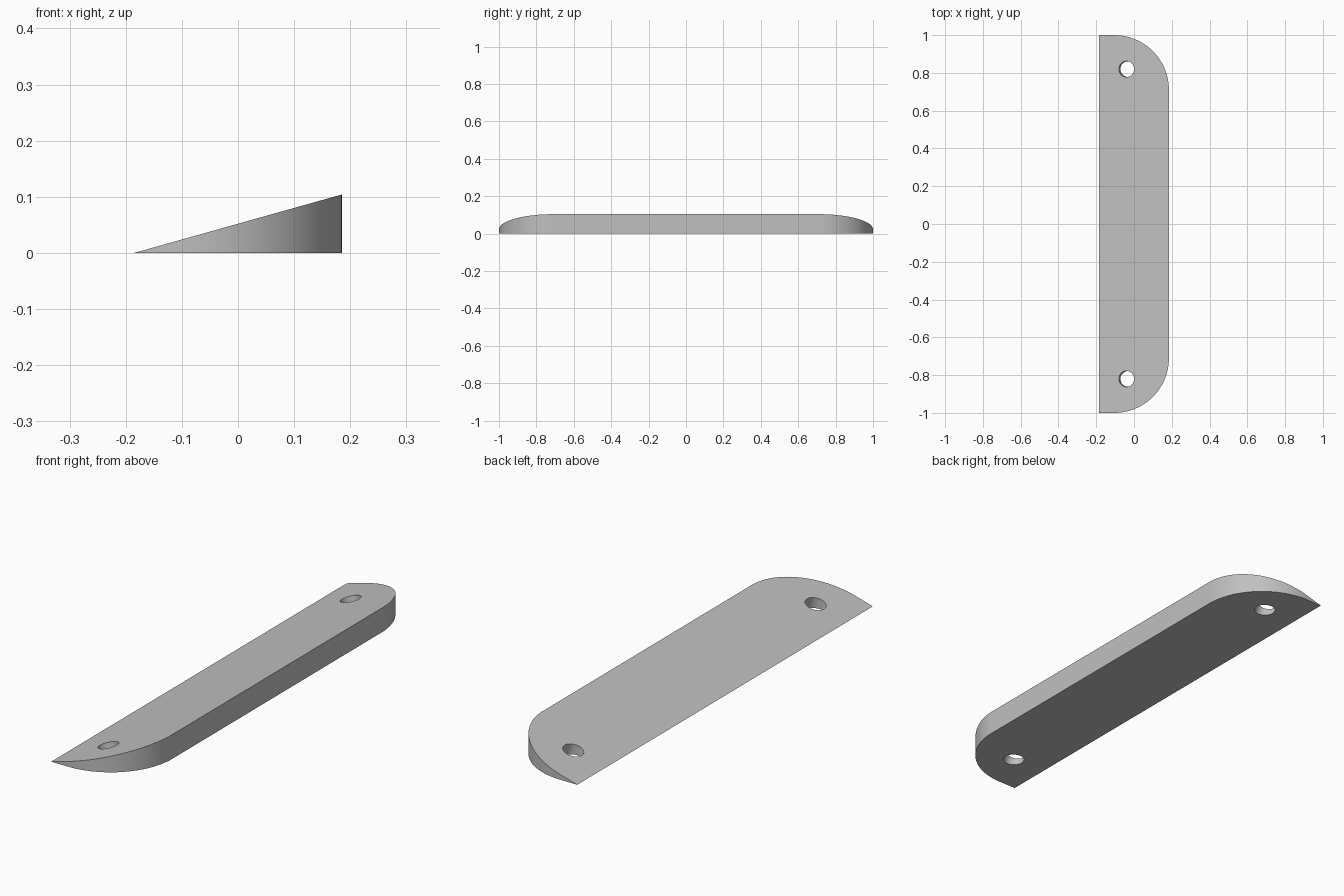
import bpy, bmesh
from math import atan2, cos, sin, pi
from mathutils import Vector

cube = bpy.data.objects.get("Cube")
if cube:
    bpy.data.objects.remove(cube, do_unlink=True)

HALF_W, HALF_L, HEIGHT, CORNER = 0.185, 1.0, 0.104, 0.29
SLOPE = atan2(HEIGHT, 2 * HALF_W)
HOLE_X, HOLE_Y, HOLE_R = -0.04, 0.82, 0.042
ARC_STEPS = 32

grey = bpy.data.materials.new("light grey")
grey.use_nodes = True
colour = (0.53, 0.53, 0.53, 1)
grey.diffuse_color = colour
grey.node_tree.nodes["Principled BSDF"].inputs["Base Color"].default_value = colour

# Wedge: straight thin edge on the right, rounded corners on the tall side
arc = [(HALF_W - CORNER + CORNER * cos(a), HALF_L - CORNER + CORNER * sin(a))
       for a in (i * pi / 2 / ARC_STEPS for i in range(ARC_STEPS + 1))]
outline = [(-HALF_W, -HALF_L)] + [(x, -y) for x, y in reversed(arc)] + arc + [(-HALF_W, HALF_L)]


def ramp(x):
    return (x + HALF_W) / (2 * HALF_W) * HEIGHT


bm = bmesh.new()
lower = [bm.verts.new((x, y, 0)) for x, y in outline]
# The thin edge shares its two vertices between the base and the ramp
upper = [v if v.co.x < -HALF_W + 1e-5 else bm.verts.new((v.co.x, v.co.y, ramp(v.co.x)))
         for v in lower]
bm.faces.new(lower[::-1])
bm.faces.new(upper)
for i in range(len(lower) - 1):
    ring = [lower[i], lower[i + 1], upper[i + 1], upper[i]]
    bm.faces.new(list(dict.fromkeys(ring)))
bmesh.ops.recalc_face_normals(bm, faces=bm.faces)
mesh = bpy.data.meshes.new("wedge_plate")
bm.to_mesh(mesh)
bm.free()
wedge = bpy.data.objects.new("wedge_plate", mesh)
bpy.context.collection.objects.link(wedge)
mesh.materials.append(grey)

# Screw holes, drilled square to the ramp
for name, side in (("front", -1), ("back", 1)):
    bpy.ops.mesh.primitive_cylinder_add(
        vertices=48, radius=HOLE_R, depth=0.4,
        location=(HOLE_X, side * HOLE_Y, ramp(HOLE_X)), rotation=(0, -SLOPE, 0))
    cutter = bpy.context.object
    cutter.name = name + "_hole_cutter"
    cutter.data.materials.append(grey)
    cut = wedge.modifiers.new(name + "_hole", "BOOLEAN")
    cut.operation, cut.solver, cut.object = "DIFFERENCE", "EXACT", cutter
    bpy.ops.object.select_all(action="DESELECT")
    wedge.select_set(True)
    bpy.context.view_layer.objects.active = wedge
    bpy.ops.object.modifier_apply(modifier=cut.name)
    bpy.data.objects.remove(cutter, do_unlink=True)

bpy.ops.object.shade_smooth_by_angle(angle=pi / 9)
# Keep the knife edge and both flat faces crisp
for edge in wedge.data.edges:
    a, b = (wedge.data.vertices[i].co for i in edge.vertices)
    if max(a.x, b.x) < -HALF_W + 1e-4:
        edge.use_edge_sharp = True
